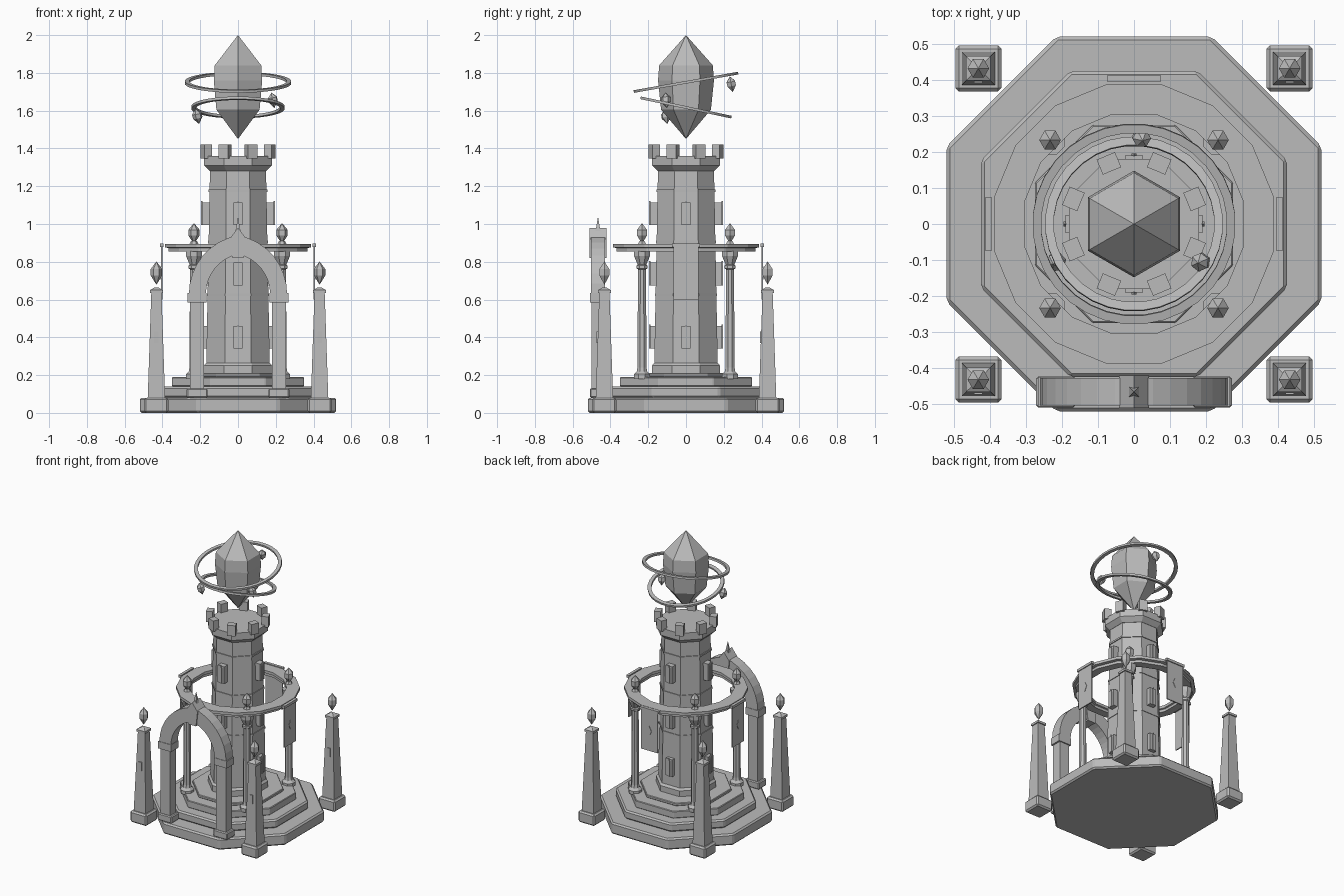
import bpy, bmesh, math
from mathutils import Matrix, Vector

if "Cube" in bpy.data.objects:
    bpy.data.objects.remove(bpy.data.objects["Cube"], do_unlink=True)

stone = bpy.data.materials.new("grey stone")
stone.use_nodes = True
GREY = (0.5, 0.5, 0.5, 1)
stone.diffuse_color = GREY
stone.node_tree.nodes["Principled BSDF"].inputs["Base Color"].default_value = GREY

OCT = 1 / math.cos(math.pi / 8)   # apothem to corner radius
DIAG = [(sx, sy) for sx in (-1, 1) for sy in (-1, 1)]


def finish(name, bm, loc=(0, 0, 0), rot=(0, 0, 0), bevel=0):
    bmesh.ops.recalc_face_normals(bm, faces=bm.faces)
    mesh = bpy.data.meshes.new(name)
    bm.to_mesh(mesh)
    bm.free()
    mesh.materials.append(stone)
    obj = bpy.data.objects.new(name, mesh)
    obj.location, obj.rotation_euler = loc, rot
    bpy.context.collection.objects.link(obj)
    if bevel:
        mod = obj.modifiers.new("bevel", 'BEVEL')
        mod.width, mod.segments = bevel, 1
    return obj


def lathe(name, profile, sides, phase=0.5, closed=False, bevel=0, **kw):
    """Turn (radius, height) pairs about z; phase is in side steps."""
    bm = bmesh.new()
    rings = []
    for r, z in profile:
        if r == 0:
            rings.append([bm.verts.new((0, 0, z))] * sides)
            continue
        angles = [(i + phase) * math.tau / sides for i in range(sides)]
        rings.append([bm.verts.new((r * math.cos(a), r * math.sin(a), z)) for a in angles])
    pairs = list(zip(rings, rings[1:]))
    if closed:
        pairs.append((rings[-1], rings[0]))
    for lo, hi in pairs:
        for i in range(sides):
            j = (i + 1) % sides
            corners = list(dict.fromkeys((lo[i], lo[j], hi[j], hi[i])))
            bm.faces.new(corners)
    if not closed:
        for ring in (rings[0], rings[-1]):
            if ring[0] is not ring[1]:
                bm.faces.new(ring)
    return finish(name, bm, bevel=bevel, **kw)


def box(name, size, loc, rot=(0, 0, 0), bevel=0):
    bm = bmesh.new()
    bmesh.ops.create_cube(bm, size=1, matrix=Matrix.Diagonal((*size, 1)))
    return finish(name, bm, loc, rot, bevel)


def plate(name, outline, y0, y1, loc=(0, 0, 0), rot=(0, 0, 0)):
    """Extrude an (x, z) outline from y0 to y1."""
    bm = bmesh.new()
    face = bm.faces.new([bm.verts.new((x, y0, z)) for x, z in outline])
    new = bmesh.ops.extrude_face_region(bm, geom=[face])["geom"]
    bmesh.ops.translate(bm, vec=(0, y1 - y0, 0),
                        verts=[v for v in new if isinstance(v, bmesh.types.BMVert)])
    return finish(name, bm, loc, rot)


def shard(name, loc, r, half, rot=(0, 0, 0)):
    lathe(name, [(0, -half), (r, -half * 0.2), (r, half * 0.35), (0, half)], 6, 0,
          loc=loc, rot=rot)


# Stepped octagonal base
for name, apothem, z0, z1 in [("base_step", 0.52, 0, 0.08), ("second_step", 0.425, 0.08, 0.14),
                              ("third_step", 0.35, 0.14, 0.19), ("top_step", 0.275, 0.19, 0.21)]:
    lathe(name, [(apothem * OCT, z0), (apothem * OCT, z1)], 8, bevel=0.01 if z1 < 0.15 else 0.004)

# Tower body, plinth and parapet
lathe("tower_plinth", [(0.18 * OCT, 0.2), (0.18 * OCT, 0.25), (0.168 * OCT, 0.265)], 8)
lathe("tower_body", [(0.168 * OCT, 0.26), (0.148 * OCT, 1.3)], 8)
for z, r in [(0.62, 0.165), (0.9, 0.16), (1.17, 0.156)]:
    lathe("tower_band", [(r * OCT, z), (r * OCT, z + 0.012)], 8)
lathe("parapet", [(0.15 * OCT, 1.28), (0.18 * OCT, 1.31), (0.18 * OCT, 1.36)], 8)
for i in range(8):
    a = (i + 0.5) * math.tau / 8
    box("merlon", (0.045, 0.055, 0.075), (0.182 * math.cos(a), 0.182 * math.sin(a), 1.383),
        (0, 0, a))

# Slit windows on the four main faces
SLIT = [(-0.007, -0.06), (0.007, -0.06), (0.007, 0.045), (0, 0.068), (-0.007, 0.045)]
for turn in range(4):
    a = turn * math.pi / 2
    out = Vector((math.sin(a), -math.cos(a), 0))
    for z in (0.4, 0.735, 1.055):
        box("window_frame", (0.05, 0.06, 0.12), out * 0.16 + Vector((0, 0, z)), (0, 0, a))
        plate("window_slit", SLIT, -0.195, -0.188, (0, 0, z), (0, 0, a))

# Ring walk carried by four columns
lathe("ring_walk", [(0.32, 0.855), (0.375, 0.855), (0.375, 0.873), (0.395, 0.876),
                    (0.395, 0.895), (0.31, 0.895), (0.31, 0.876), (0.32, 0.873)], 16, closed=True)
for sx, sy in DIAG:
    x, y = sx * 0.233, sy * 0.233
    lathe("column", [(0.045, 0.18), (0.045, 0.205), (0.03, 0.22), (0.026, 0.24), (0.023, 0.76),
                     (0.032, 0.765), (0.032, 0.78), (0.025, 0.785), (0.045, 0.83),
                     (0.045, 0.857)], 8, loc=(x, y, 0))
    lathe("column_finial_seat", [(0.025, 0.893), (0.015, 0.91)], 6, 0, loc=(x, y, 0))
    shard("column_crystal", (x, y, 0.95), 0.03, 0.055)

# Banners on the left, right and back of the ring walk
for a in (math.pi / 2, math.pi, -math.pi / 2):
    out = Vector((math.sin(a), -math.cos(a), 0))
    box("banner_bar", (0.146, 0.02, 0.018), out * 0.404 + Vector((0, 0, 0.888)), (0, 0, a))
    box("banner_cloth", (0.13, 0.008, 0.29), out * 0.404 + Vector((0, 0, 0.745)), (0, 0, a))
    plate("banner_emblem", [(0, -0.035), (0.018, 0), (0, 0.035), (-0.018, 0)],
          -0.411, -0.407, (0, 0, 0.74), (0, 0, a))

# Gate arch at the front
GATE_Y, SPRING = -0.466, 0.63


def pointed(w, h, steps=8):
    """Pointed arch line from its right foot over the apex to its left foot."""
    r = (w * w + h * h) / (2 * w)
    top = math.atan2(h, r - w)
    half = [(w - r + r * math.cos(top * i / steps), SPRING + r * math.sin(top * i / steps))
            for i in range(steps + 1)]
    return half + [(-x, z) for x, z in half[-2::-1]]


plate("gate_arch", pointed(0.26, 0.31) + pointed(0.17, 0.21)[::-1], GATE_Y - 0.038, GATE_Y + 0.038)
for s in (-1, 1):
    x = s * 0.217
    box("gate_foot", (0.11, 0.086, 0.05), (x, GATE_Y, 0.105), bevel=0.006)
    box("gate_pillar", (0.075, 0.066, 0.47), (x, GATE_Y, 0.355))
    box("gate_capital", (0.1, 0.082, 0.05), (x, GATE_Y, 0.61))
plate("gate_keystone", [(-0.03, 0.82), (0.03, 0.82), (0.042, 0.925), (0, 0.98), (-0.042, 0.925)],
      GATE_Y - 0.045, GATE_Y + 0.045)
lathe("gate_spike", [(0.02, 0.96), (0.014, 0.98), (0, 1.04)], 4, loc=(0, GATE_Y, 0))

# Corner obelisks with floating crystals
R2 = math.sqrt(2)
for sx, sy in DIAG:
    x, y = sx * 0.432, sy * 0.432
    box("obelisk_base", (0.128, 0.128, 0.08), (x, y, 0.04), bevel=0.01)
    lathe("obelisk_shaft", [(0.046 * R2, 0.078), (0.027 * R2, 0.635)], 4, loc=(x, y, 0))
    lathe("obelisk_cap", [(0.034 * R2, 0.635), (0.034 * R2, 0.65), (0.012, 0.665)], 4, loc=(x, y, 0))
    box("obelisk_mark", (0.024, 0.006, 0.06), (x, y - 0.038, 0.4))
    shard("obelisk_crystal", (x, y, 0.74), 0.03, 0.062)

# Great floating crystal, its orbit rings and shards
lathe("great_crystal", [(0, 1.45), (0.132, 1.605), (0.148, 1.76), (0.142, 1.84), (0, 2.0)], 6, 0.5)
for name, r, z, tilt in [("upper_orbit", 0.27, 1.75, 10), ("lower_orbit", 0.235, 1.617, -12)]:
    lathe(name, [(r - 0.012, -0.007), (r + 0.012, -0.007), (r + 0.012, 0.007), (r - 0.012, 0.007)],
          32, closed=True, loc=(0, 0, z), rot=(math.radians(tilt), 0, 0))
for loc, rot in [((0.02, 0.24, 1.74), (0.2, 0.1, 0)), ((0.185, -0.105, 1.655), (0, -0.2, 0.4)),
                 ((-0.215, -0.105, 1.57), (0.1, -0.25, 0.2))]:
    shard("orbit_shard", loc, 0.026, 0.042, rot)
